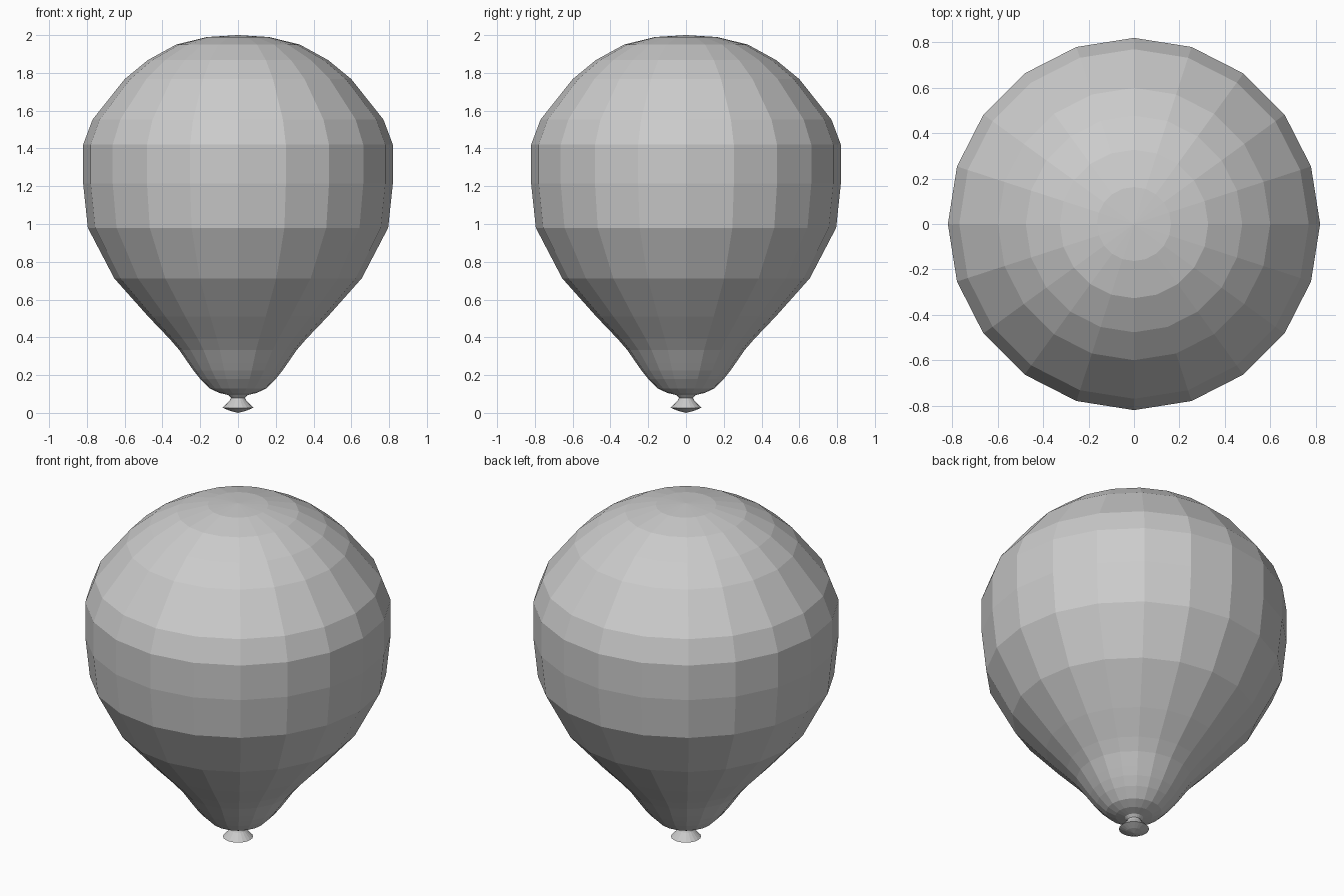
import bpy, bmesh
from math import sin, cos, tau

if "Cube" in bpy.data.objects:
    bpy.data.objects.remove(bpy.data.objects["Cube"])

SIDES = 20


def lathe(name, profile):
    """Spin (radius, z) points around z; zero radius makes a pole."""
    bm = bmesh.new()
    rings = []
    for r, z in profile:
        n = SIDES if r > 0 else 1
        rings.append([bm.verts.new((r * cos(tau * i / SIDES), r * sin(tau * i / SIDES), z))
                      for i in range(n)])
    for low, high in zip(rings, rings[1:]):
        for i in range(SIDES):
            j = (i + 1) % SIDES
            if len(low) == 1:
                bm.faces.new((low[0], high[j], high[i]))
            elif len(high) == 1:
                bm.faces.new((low[i], low[j], high[0]))
            else:
                bm.faces.new((low[i], low[j], high[j], high[i]))
    bmesh.ops.recalc_face_normals(bm, faces=bm.faces[:])
    mesh = bpy.data.meshes.new(name)
    bm.to_mesh(mesh)
    bm.free()
    obj = bpy.data.objects.new(name, mesh)
    bpy.context.collection.objects.link(obj)
    return obj


# Envelope, neck and flared mouth as one continuous skin
lathe("balloon", [
    # mouth and pinched neck
    (0, 0.0), (0.04, 0.01), (0.081, 0.027), (0.042, 0.068), (0.036, 0.08), (0.05, 0.094),
    # rounded base and tapering lower body
    (0.10, 0.106), (0.15, 0.13), (0.20, 0.18), (0.236, 0.225), (0.264, 0.265),
    (0.31, 0.332), (0.362, 0.392), (0.475, 0.51), (0.655, 0.712),
    # full upper body and crown
    (0.795, 0.98), (0.82, 1.215), (0.82, 1.42), (0.77, 1.553), (0.60, 1.767),
    (0.477, 1.868), (0.327, 1.95), (0.163, 1.99), (0, 2.0),
])
